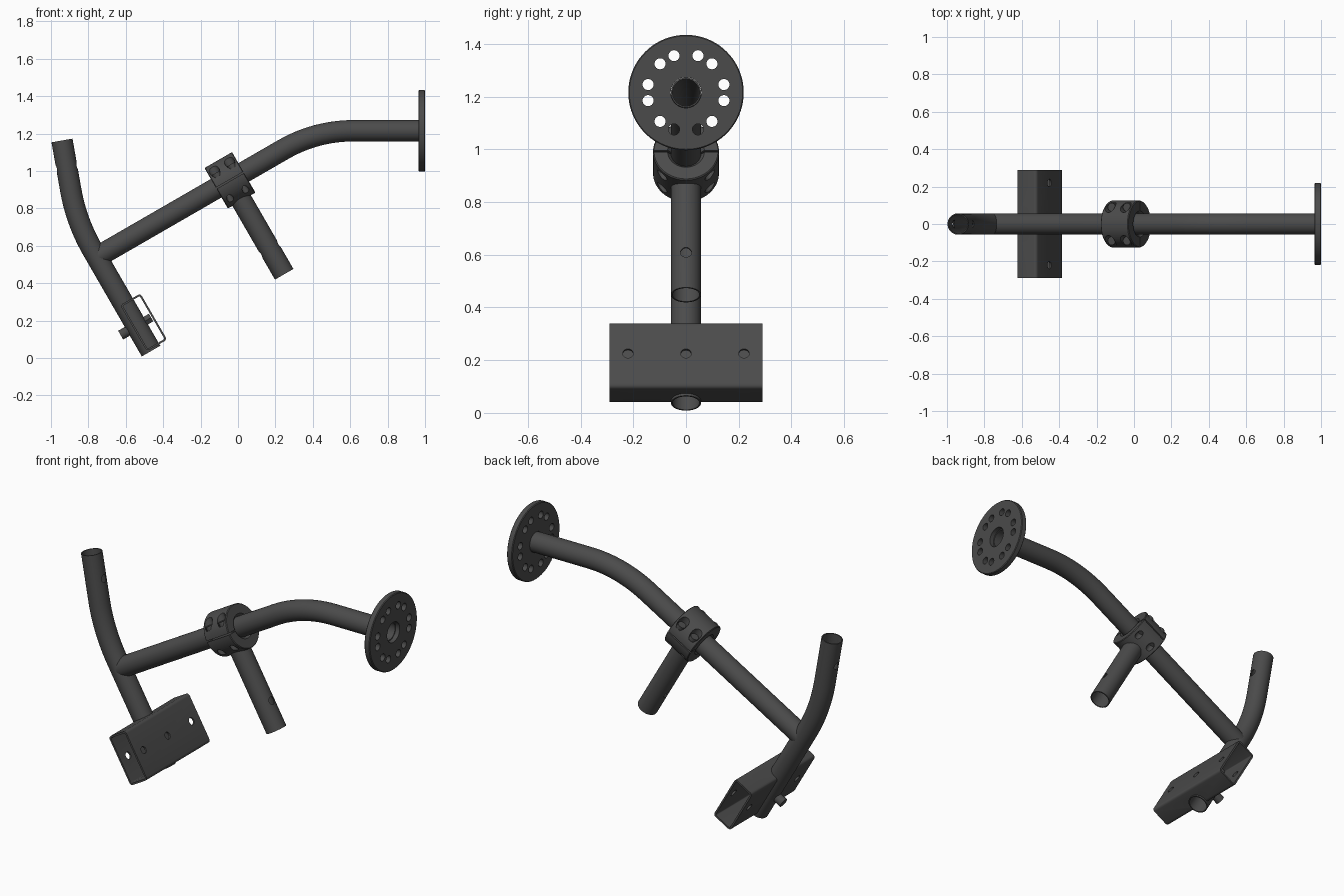
import bpy, bmesh, math
from mathutils import Vector, Matrix

if "Cube" in bpy.data.objects:
    bpy.data.objects.remove(bpy.data.objects["Cube"])

black = bpy.data.materials.new("dark_grey_steel")
black.diffuse_color = (0.07, 0.07, 0.07, 1)
black.use_nodes = True
black.node_tree.nodes["Principled BSDF"].inputs["Base Color"].default_value = black.diffuse_color

Y = Vector((0, 1, 0))
A = Vector((math.cos(math.pi / 6), 0, 0.5))      # along the sloping main tube
N = Vector((-0.5, 0, math.cos(math.pi / 6)))     # across it, upwards
R, RI = 0.057, 0.051                             # tube outer and inner radius


def finish(name, bm):
    bmesh.ops.recalc_face_normals(bm, faces=bm.faces)
    me = bpy.data.meshes.new(name)
    bm.to_mesh(me)
    bm.free()
    me.materials.append(black)
    ob = bpy.data.objects.new(name, me)
    bpy.context.collection.objects.link(ob)
    return ob


def loft(name, rings):
    """Skin rings of points into a hollow body closed in both directions."""
    bm = bmesh.new()
    vs = [[bm.verts.new(p) for p in ring] for ring in rings]
    n = len(vs[0])
    for a, b in zip(vs, vs[1:] + vs[:1]):
        for i in range(n):
            bm.faces.new((a[i], a[(i + 1) % n], b[(i + 1) % n], b[i]))
    return finish(name, bm)


def ring(c, d, r, n=48):
    d = d.normalized()
    u = Y if abs(d.y) < 0.9 else Vector((1, 0, 0))
    w = d.cross(u)
    return [c + r * (u * math.cos(t) + w * math.sin(t))
            for t in (2 * math.pi * i / n for i in range(n))]


def tube(name, path):
    """Hollow round tube along (point, direction) pairs."""
    return loft(name, [ring(p, d, R) for p, d in path] +
                [ring(p, d, RI) for p, d in reversed(path)])


def bend(start, corner, end, t, n=12):
    """Straight, circular arc, straight."""
    d1, d2 = (corner - start).normalized(), (end - corner).normalized()
    ang = d1.angle(d2)
    rad = t / math.tan(ang / 2)
    side = (d2 - d1 * d1.dot(d2)).normalized()
    p0 = corner - d1 * t
    path = [(start, d1)]
    for i in range(n + 1):
        a = ang * i / n
        path.append((p0 + rad * (d1 * math.sin(a) + side * (1 - math.cos(a))),
                     d1 * math.cos(a) + side * math.sin(a)))
    return path + [(end, d2)]


def rod(name, a, b, r, n=24):
    bm = bmesh.new()
    ends = [[bm.verts.new(p) for p in ring(c, b - a, r, n)] for c in (a, b)]
    for i in range(n):
        j = (i + 1) % n
        bm.faces.new((ends[0][i], ends[0][j], ends[1][j], ends[1][i]))
    for e in ends:
        bm.faces.new(e)
    return finish(name, bm)


def cut(ob, cutters):
    for c in cutters:
        c.hide_render = True
        m = ob.modifiers.new("cut", 'BOOLEAN')
        m.operation, m.solver, m.object = 'DIFFERENCE', 'EXACT', c
        bpy.context.view_layer.objects.active = ob
        bpy.ops.object.modifier_apply(modifier=m.name)
        bpy.data.objects.remove(c)


clamp_c = Vector((-0.043, 0, 0.95))
foot = Vector((-0.465, 0, 0.037))                # lower end of the upright tube


def at(u, v, y=0):
    return foot + A * u + N * v + Y * y


# main bent tube
main_tube = tube("main_tube", bend(at(0.012, 0.58), Vector((0.416, 0, 1.215)),
                                   Vector((0.975, 0, 1.215)), 0.2))

# upright tube with a cross hole near the top
top = Vector((-0.941, 0, 1.163))
upright = tube("upright_tube", bend(foot, Vector((-0.864, 0, 0.728)), top, 0.17))
lean = (top - Vector((-0.864, 0, 0.728))).normalized()
side = Vector((lean.z, 0, -lean.x))
h = top - lean * 0.145
cut(upright, [rod("cutter", h - side * 0.1, h + side * 0.1, 0.021)])

# lower branch tube with a cross hole
tip = clamp_c - N * 0.58
branch = tube("branch_tube", [(clamp_c - N * 0.09, -N), (tip, -N)])
h = tip + N * 0.154
cut(branch, [rod("cutter", h - A * 0.1, h + A * 0.1, 0.021)])

# flange disc with six pairs of bolt holes
X = Vector((1, 0, 0))
fc = Vector((0.965, 0, 1.215))
prof = [(0, 0.058), (0, 0.215), (0.004, 0.219), (0.031, 0.219), (0.035, 0.215), (0.035, 0.058)]
flange = loft("flange", [ring(fc + X * x, X, r, 80) for x, r in prof])
holes = []
for k in range(6):
    for s in (-12, 12):
        a = math.radians(30 + 60 * k + s)
        p = fc + Vector((0, math.sin(a), math.cos(a))) * 0.147
        holes.append(rod("cutter", p - X * 0.05, p + X * 0.08, 0.021))
cut(flange, holes)

# split clamp collar: thin slit, counterbores above, smaller holes below
prof = [(-.085, .07), (-.085, .121), (-.081, .125), (.081, .125), (.085, .121), (.085, .07),
        (.07, .0575), (-.07, .0575)]
clamp = loft("clamp_collar", [ring(clamp_c + A * x, A, r, 64) for x, r in prof])
bm = bmesh.new()
bmesh.ops.create_cube(bm, size=1, matrix=Matrix.Translation(clamp_c) @
                      Matrix.Rotation(-math.pi / 6, 4, 'Y') @
                      Matrix.Diagonal((0.3, 0.4, 0.008, 1)))
cutters = [finish("cutter", bm)]
spots = [clamp_c + A * a + Y * y for a in (-0.047, 0.047) for y in (-0.09, 0.09)]
for p in spots:
    cutters.append(rod("cutter", p + N * 0.05, p + N * 0.2, 0.028))
    cutters.append(rod("cutter", p - N * 0.2, p - N * 0.055, 0.018))
cut(clamp, cutters)
for p in spots:
    rod("clamp_bolt", p + N * 0.03, p + N * 0.072, 0.023)


# rectangular cross box, open at both ends
def box_ring(y, inset, rad):
    u0, u1, v0, v1 = -0.02 + inset, 0.105 - inset, 0.01 + inset, 0.295 - inset
    pts = []
    for k, (cu, cv) in enumerate([(u1 - rad, v1 - rad), (u0 + rad, v1 - rad),
                                  (u0 + rad, v0 + rad), (u1 - rad, v0 + rad)]):
        for i in range(5):
            a = math.pi / 2 * (k + i / 4)
            pts.append(at(cu + rad * math.cos(a), cv + rad * math.sin(a), y))
    return pts


box = loft("cross_box", [box_ring(-0.29, 0, 0.016), box_ring(0.29, 0, 0.016),
                         box_ring(0.29, 0.01, 0.006), box_ring(-0.29, 0.01, 0.006)])
cut(box, [rod("cutter", at(0, -0.1), at(0, 0.4), 0.054, 48)] +
    [rod("cutter", at(-0.1, 0.157, y), at(0.2, 0.157, y), 0.02) for y in (-0.22, 0, 0.22)])

# bolt holding the box to the upright
rod("box_bolt_head", at(-0.098, 0.155), at(-0.052, 0.155), 0.027)
rod("box_bolt_shank", at(-0.06, 0.155), at(0.09, 0.155), 0.014)
rod("box_bolt_nut", at(0.052, 0.155), at(0.09, 0.155), 0.027, 6)

# smooth round surfaces, keep crisp edges
bpy.ops.object.select_all(action='DESELECT')
for ob in bpy.context.scene.objects:
    ob.select_set(True)
    bpy.context.view_layer.objects.active = ob
bpy.ops.object.shade_smooth_by_angle(angle=math.radians(30))
